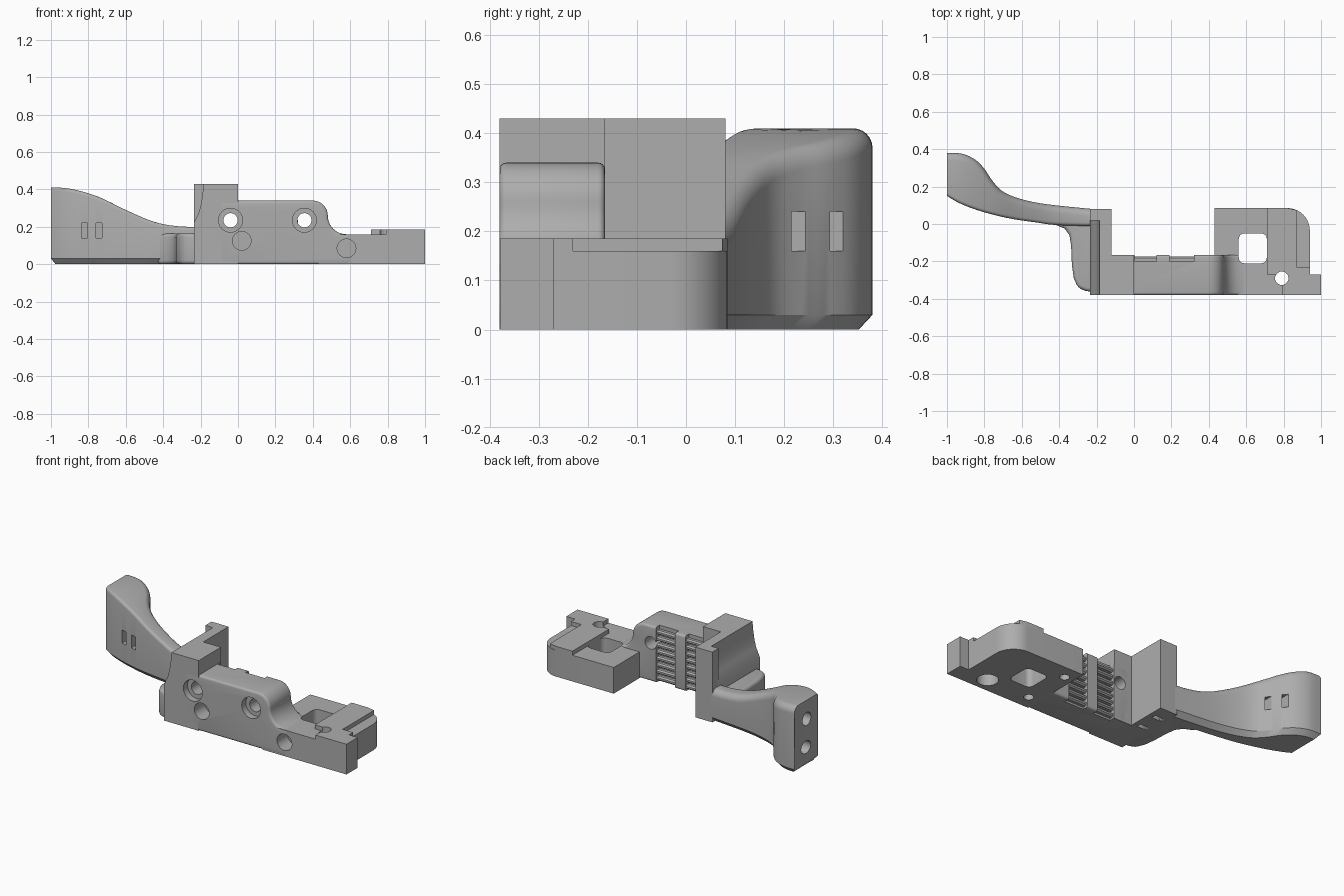
import bpy, bmesh, math
from mathutils import Vector

if "Cube" in bpy.data.objects:
    bpy.data.objects.remove(bpy.data.objects["Cube"], do_unlink=True)

grey = bpy.data.materials.new("warm_grey_plastic")
grey.use_nodes = True
colour = (0.42, 0.42, 0.42, 1)
grey.diffuse_color = colour
grey.node_tree.nodes["Principled BSDF"].inputs["Base Color"].default_value = colour


def finish_mesh(name, bm):
    bmesh.ops.recalc_face_normals(bm, faces=bm.faces)
    mesh = bpy.data.meshes.new(name)
    bm.to_mesh(mesh)
    bm.free()
    mesh.materials.append(grey)
    ob = bpy.data.objects.new(name, mesh)
    bpy.context.scene.collection.objects.link(ob)
    return ob


def prism(name, outline, axis, lo, hi):
    """Extrude a 2D outline along an axis."""
    place = {"x": lambda a, b, h: (h, a, b),
             "y": lambda a, b, h: (a, h, b),
             "z": lambda a, b, h: (a, b, h)}[axis]
    bm = bmesh.new()
    low = [bm.verts.new(place(a, b, lo)) for a, b in outline]
    high = [bm.verts.new(place(a, b, hi)) for a, b in outline]
    bm.faces.new(low)
    bm.faces.new(high)
    for i in range(len(low)):
        j = (i + 1) % len(low)
        bm.faces.new((low[i], low[j], high[j], high[i]))
    return finish_mesh(name, bm)


def arc(cx, cy, r, start, end, n=10):
    angles = [math.radians(start + (end - start) * i / n) for i in range(n + 1)]
    return [(cx + r * math.cos(a), cy + r * math.sin(a)) for a in angles]


def rect(x0, x1, y0, y1):
    return [(x0, y0), (x1, y0), (x1, y1), (x0, y1)]


def hole(axis, a, b, r, lo, hi):
    return prism("cutter", arc(a, b, r, 0, 360, 32)[:-1], axis, lo, hi)


def apply_mods(ob):
    bpy.context.view_layer.objects.active = ob
    for mod in list(ob.modifiers):
        bpy.ops.object.modifier_apply(modifier=mod.name)


def bevel(ob, width, segments=4):
    mod = ob.modifiers.new("round", "BEVEL")
    mod.width, mod.segments = width, segments
    mod.limit_method, mod.angle_limit = "ANGLE", math.radians(40)
    apply_mods(ob)


def cut(parts, cutters):
    for part in parts:
        for cutter in cutters:
            mod = part.modifiers.new("cut", "BOOLEAN")
            mod.operation, mod.object, mod.solver = "DIFFERENCE", cutter, "EXACT"
        apply_mods(part)
    for cutter in cutters:
        bpy.data.objects.remove(cutter, do_unlink=True)


FRONT, WALL, BACK = -0.38, -0.165, 0.085

# Ridge with an S-shaped shoulder
shoulder = arc(0.40, 0.26, 0.08, 90, 0) + arc(0.58, 0.26, 0.1, 180, 270)[1:]
ridge = prism("ridge", [(0.6, 0), (-0.1, 0), (-0.1, 0.34)] + shoulder + [(0.6, 0.16)],
              "y", FRONT, WALL)
bevel(ridge, 0.014)

# Low foot with rounded back corner, and the raised T plate on it
corner = arc(0.82, -0.035, 0.12, 0, 90)
foot = prism("foot", [(0.43, FRONT + 0.001), (1, FRONT + 0.001), (1, -0.27), (0.94, -0.27)]
             + corner + [(0.43, BACK)], "z", 0, 0.16)
plate = prism("raised_plate",
              [(0.79, FRONT + 0.001), (1, FRONT + 0.001), (1, -0.27), (0.94, -0.27),
               (0.94, -0.23), (0.87, -0.23), (0.87, 0.074), (0.82, BACK),
               (0.71, BACK), (0.71, -0.27), (0.79, -0.27)], "z", 0.16, 0.185)

# Tall L-shaped post with a scooped outer side
post = prism("corner_post", [(-0.235, FRONT), (0, FRONT), (0, WALL), (-0.12, WALL),
                             (-0.12, 0.08), (-0.235, 0.08)], "z", 0, 0.43)
scoop = prism("cutter", [(-0.3, 0.5), (-0.185, 0.5), (-0.185, 0.42), (-0.19, 0.37),
                         (-0.198, 0.32), (-0.21, 0.275), (-0.236, 0.22), (-0.3, 0.22)],
              "y", -0.5, 0.02)
cut([post], [scoop])

# Rounded finger pad
pad = prism("finger_pad", [(-0.2, -0.365), (-0.26, -0.358), (-0.3, -0.34), (-0.322, -0.29),
                           (-0.332, -0.22), (-0.336, -0.12), (-0.345, -0.06), (-0.37, -0.025),
                           (-0.43, 0), (-0.43, 0.04), (-0.2, 0.04)], "z", 0, 0.165)
bevel(pad, 0.025)

# Front screw holes with counterbores, and blind sockets
bores = []
for x in (-0.04, 0.355):
    bores += [hole("y", x, 0.235, 0.038, -0.5, 0), hole("y", x, 0.235, 0.064, -0.5, -0.34)]
bores += [hole("y", 0.02, 0.125, 0.05, -0.5, -0.28), hole("y", 0.58, 0.085, 0.05, -0.5, -0.28)]

# Vertical openings: rounded window, pin hole, bottom sockets and strap slots
r = 0.03
window = (arc(0.68, -0.08, r, 0, 90, 5) + arc(0.59, -0.08, r, 90, 180, 5)
          + arc(0.59, -0.18, r, 180, 270, 5) + arc(0.68, -0.18, r, 270, 360, 5))
bores += [prism("cutter", window, "z", -0.1, 0.4),
          hole("z", 0.79, -0.29, 0.036, -0.1, 0.4), hole("z", 0.79, -0.29, 0.06, -0.1, 0.08),
          hole("z", 0.49, 0.0, 0.028, -0.1, 0.08), hole("z", 0.5, -0.29, 0.028, -0.1, 0.08)]
bores += [prism("cutter", rect(-0.225, -0.15, y - 0.014, y + 0.014), "z", -0.1, 0.05)
          for y in (-0.14, -0.016)]

# Recessed grip bays in the back of the ridge
bays = [(0.002, 0.12), (0.19, 0.32)]
bores += [prism("cutter", rect(a, b, -0.2, 0), "z", -0.1, 0.5) for a, b in bays]
cut([ridge, foot, plate, post], bores)

# Horizontal grip ribs in the bays
ribs = []
for a, b in bays:
    for i in range(8):
        z = 0.012 + i * 0.04
        ribs.append(prism("grip_rib", [(-0.21, z), (-0.183, z), (-0.173, z + 0.007),
                                       (-0.173, z + 0.018), (-0.183, z + 0.025),
                                       (-0.21, z + 0.025)], "x", a, b))


# Curved arm: lofted sections between a front and a back curve
def smooth_path(pts, n=4):
    p = [Vector(q) for q in pts]
    p = [p[0]] + p + [p[-1]]
    out = []
    for i in range(1, len(p) - 2):
        a, b, c, d = p[i - 1:i + 3]
        for k in range(n):
            t = k / n
            out.append(0.5 * (2 * b + (c - a) * t + (2 * a - 5 * b + 4 * c - d) * t * t
                              + (3 * b - a - 3 * c + d) * t ** 3))
    return out + [p[-1]]


front_edge = smooth_path([(-1, .15), (-.95, .12), (-.9, .097), (-.84, .075), (-.78, .057),
                          (-.7, .037), (-.62, .022), (-.52, .008), (-.42, -.005), (-.2, -.012)])
back_edge = smooth_path([(-1, .38), (-.92, .376), (-.85, .345), (-.8, .295), (-.76, .235),
                         (-.71, .18), (-.64, .145), (-.54, .118), (-.42, .1), (-.2, .078)])
crest = smooth_path([(-1, .41), (-.9, .404), (-.75, .362), (-.6, .29), (-.45, .227),
                     (-.32, .202), (-.2, .2)])


def top_height(x):
    for a, b in zip(crest, crest[1:]):
        if x <= b.x:
            return a.y + (b.y - a.y) * (x - a.x) / (b.x - a.x)
    return crest[-1].y


bm = bmesh.new()
rings = []
for f, b in zip(front_edge, back_edge):
    across = (b - f).normalized()
    section = [(f, 0.028, None, 0), (f, 0, None, 0.03)]
    section += [(f, 0.018 + dx, dz - 0.018, 0) for dx, dz in arc(0, 0, 0.018, 180, 90, 4)]
    section += [(b, -0.04 + dx, dz - 0.04, 0) for dx, dz in arc(0, 0, 0.04, 90, 0, 6)]
    section += [(b, 0, None, 0.03), (b, -0.028, None, 0)]
    ring = []
    for base, offset, drop, z in section:
        p = base + across * offset
        height = z if drop is None else top_height(p.x) + drop
        shift = 0.025 if height == 0 and f.x < -0.99 else 0
        ring.append(bm.verts.new((p.x + shift, p.y, height)))
    rings.append(ring)
for r0, r1 in zip(rings, rings[1:]):
    for i in range(len(r0)):
        j = (i + 1) % len(r0)
        bm.faces.new((r0[i], r0[j], r1[j], r1[i]))
bm.faces.new(rings[0])
bm.faces.new(rings[-1])
arm = finish_mesh("curved_arm", bm)

# Strap slots on both sides of the arm, and two sockets in its end
slots = [prism("cutter", rect(x - 0.016, x + 0.016, 0.14, 0.22), "y", -0.1, 0.12)
         for x in (-0.82, -0.742)]
slots += [prism("cutter", rect(x - 0.011, x + 0.011, 0.16, 0.24), "y", y, 0.5)
          for x, y in ((-0.81, 0.24), (-0.755, 0.165))]
slots += [hole("x", 0.26, z, 0.04, -1.1, -0.9) for z in (0.12, 0.295)]
cut([arm], slots)

# Smooth shading with crisp edges
bpy.ops.object.select_all(action="DESELECT")
for ob in [ridge, foot, plate, post, pad, arm] + ribs:
    ob.select_set(True)
bpy.context.view_layer.objects.active = arm
bpy.ops.object.shade_smooth_by_angle(angle=math.radians(32))
